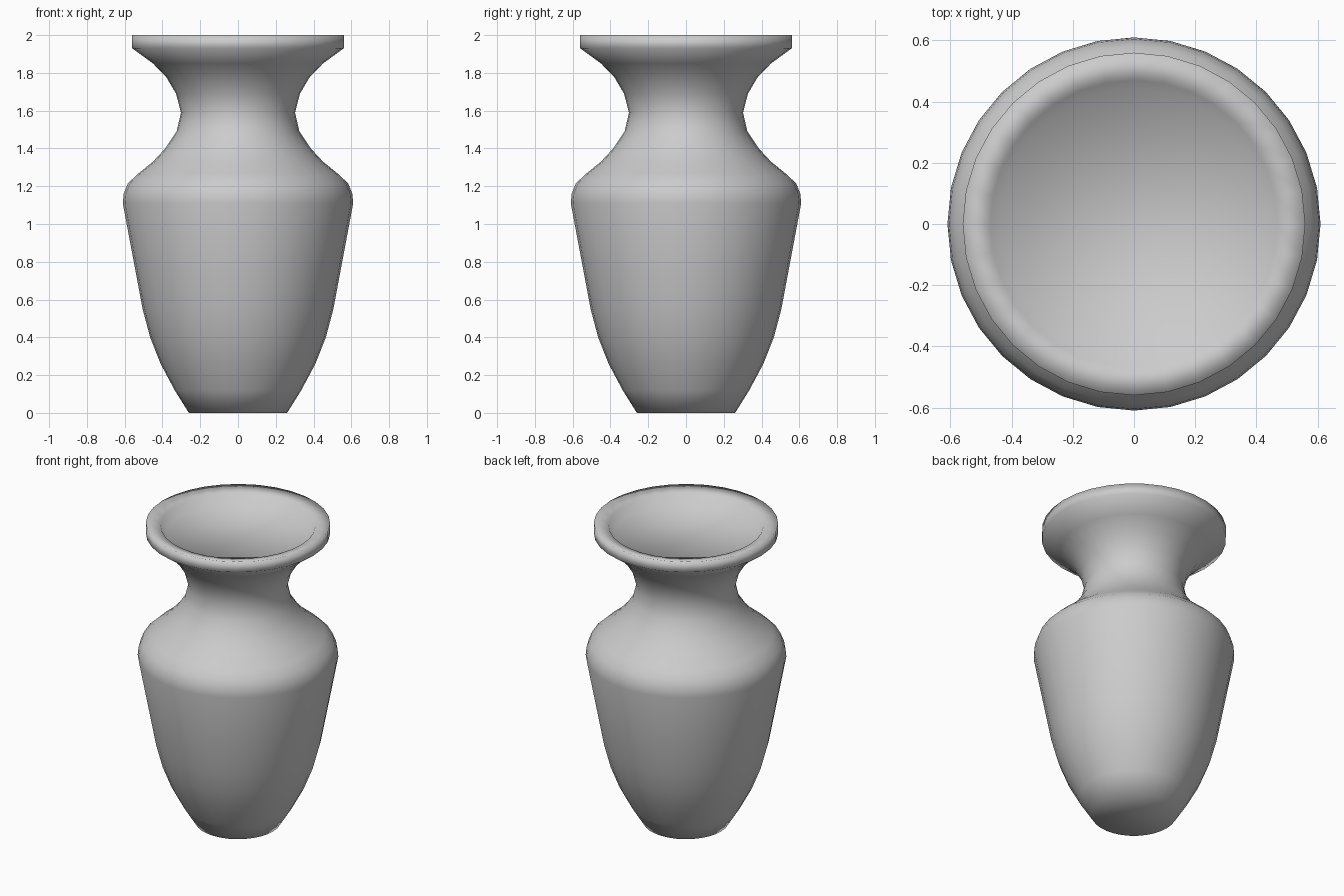
import bpy, bmesh
from math import cos, sin, tau

if "Cube" in bpy.data.objects:
    bpy.data.objects.remove(bpy.data.objects["Cube"])

SIDES = 32

# Profile (radius, height): foot, body, shoulder, neck, flared lip, recessed mouth
profile = [
    (0.26, 0.0), (0.335, 0.12), (0.41, 0.26), (0.465, 0.40), (0.505, 0.55),
    (0.61, 1.11), (0.605, 1.16), (0.583, 1.215), (0.53, 1.265), (0.45, 1.33),
    (0.385, 1.40), (0.325, 1.49), (0.302, 1.59), (0.328, 1.69), (0.378, 1.775),
    (0.45, 1.85), (0.56, 1.93), (0.56, 2.0), (0.47, 1.98), (0.44, 1.93),
]

bm = bmesh.new()
rings = [[bm.verts.new((r * cos(tau * i / SIDES), r * sin(tau * i / SIDES), z))
          for i in range(SIDES)] for r, z in profile]

# Wall of revolution
for low, high in zip(rings, rings[1:]):
    for i in range(SIDES):
        j = (i + 1) % SIDES
        bm.faces.new((low[i], low[j], high[j], high[i]))

# Foot underside and mouth floor
bm.faces.new(rings[0][::-1])
bm.faces.new(rings[-1])

for face in bm.faces:
    face.smooth = True

mesh = bpy.data.meshes.new("vase")
bm.to_mesh(mesh)
bm.free()
vase = bpy.data.objects.new("vase", mesh)
bpy.context.collection.objects.link(vase)
